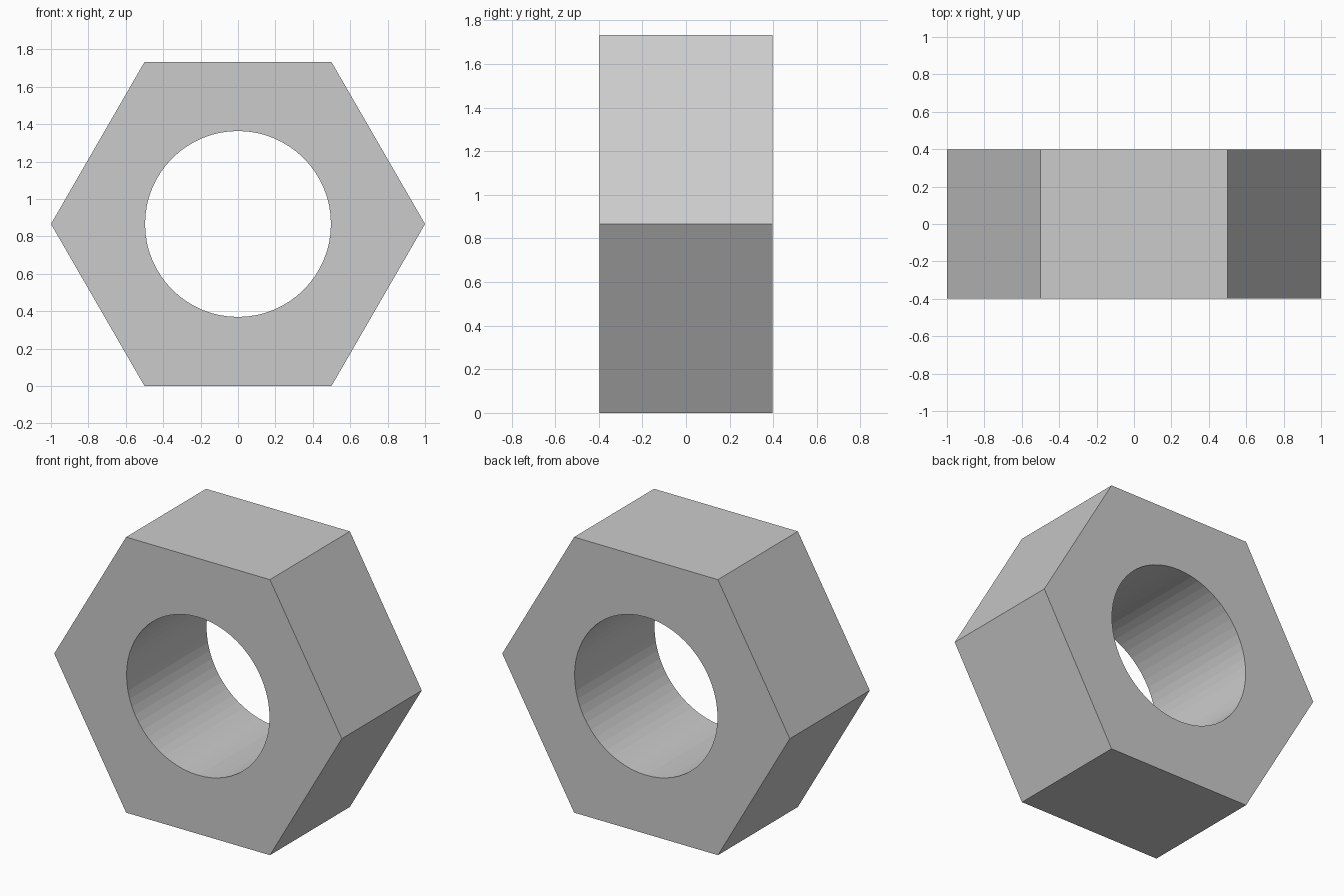
import bpy
from math import radians, sqrt

if "Cube" in bpy.data.objects:
    bpy.data.objects.remove(bpy.data.objects["Cube"])

CENTRE = (0, 0, sqrt(3) / 2)
THICKNESS = 0.794


def prism(name, sides, radius, depth, turn=0):
    """Flat-faced prism lying along the y axis."""
    bpy.ops.mesh.primitive_cylinder_add(
        vertices=sides, radius=radius, depth=depth,
        location=CENTRE, rotation=(radians(90), radians(turn), 0))
    obj = bpy.context.object
    obj.name = name
    return obj


# Round bore cutter
bore = prism("bore_cutter", 64, 0.497, THICKNESS * 2)
bore.hide_render = True

# Hexagonal nut body, corners pointing along x
nut = prism("hex_nut", 6, 1.0, THICKNESS, turn=30)

# Cut the bore through the body
cut = nut.modifiers.new("bore", 'BOOLEAN')
cut.operation = 'DIFFERENCE'
cut.solver = 'EXACT'
cut.object = bore
bpy.ops.object.modifier_apply(modifier=cut.name)
bpy.data.objects.remove(bore)
